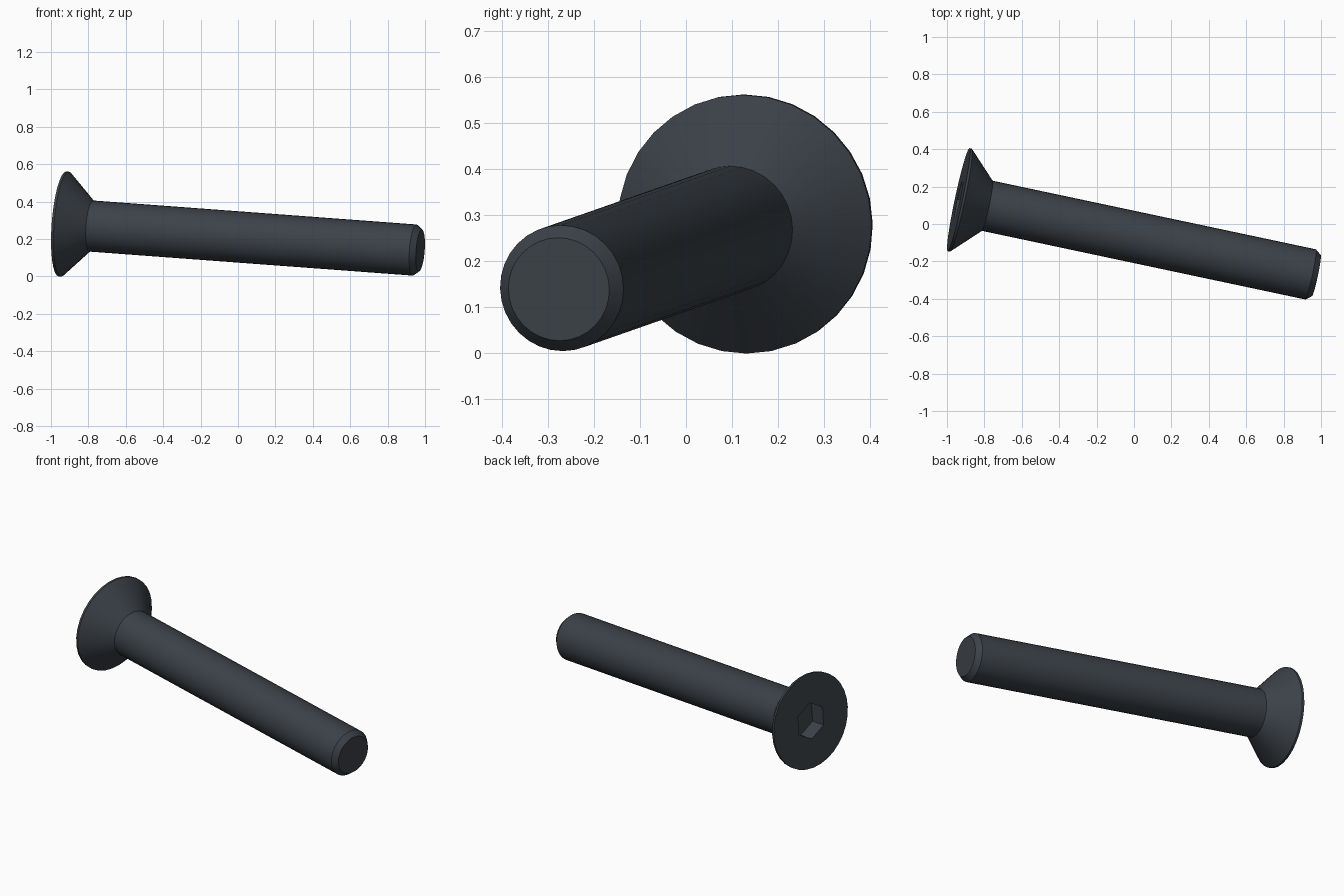
import bpy, bmesh, math
from mathutils import Vector, Matrix

cube = bpy.data.objects.get("Cube")
if cube:
    bpy.data.objects.remove(cube)

steel = bpy.data.materials.new("dark_steel")
colour = (0.045, 0.054, 0.066, 1)
steel.diffuse_color = colour
steel.use_nodes = True
steel.node_tree.nodes["Principled BSDF"].inputs["Base Color"].default_value = colour

# Placement: local z runs from the head face to the tip, local y points up
head = Vector((-0.938, 0.13, 0.281))
tip = Vector((0.975, -0.276, 0.139))
axis = (tip - head).normalized()
side = Vector((0, 0, 1)).cross(axis).normalized()
up = axis.cross(side)
place = Matrix.Translation(head) @ Matrix((side, up, axis)).transposed().to_4x4()
length = (tip - head).length


def lathe(name, profile, sides):
    """Closed solid from (radius, distance along axis) pairs."""
    bm = bmesh.new()
    rings = []
    for r, z in profile:
        angles = [math.tau * i / sides for i in range(sides)]
        rings.append([bm.verts.new((r * math.sin(a), r * math.cos(a), z)) for a in angles])
    for low, high in zip(rings, rings[1:]):
        for i in range(sides):
            j = (i + 1) % sides
            bm.faces.new((low[i], low[j], high[j], high[i]))
    bm.faces.new(rings[0])
    bm.faces.new(rings[-1])
    bmesh.ops.recalc_face_normals(bm, faces=bm.faces)
    mesh = bpy.data.meshes.new(name)
    bm.to_mesh(mesh)
    bm.free()
    mesh.materials.append(steel)
    obj = bpy.data.objects.new(name, mesh)
    obj.matrix_world = place
    bpy.context.collection.objects.link(obj)
    return obj


# Countersunk head, shaft and chamfered tip
head_r, shaft_r, tip_r = 0.2815, 0.137, 0.112
rim = 0.013
bolt = lathe("countersunk_bolt", [
    (head_r, 0), (head_r, rim), (shaft_r, rim + head_r - shaft_r),
    (shaft_r, length - 0.031), (tip_r, length)], 32)

# Hexagonal socket cut into the head
cutter = lathe("socket_cutter", [(0.108, -0.05), (0.108, 0.09)], 6)
cutter.hide_render = True
cut = bolt.modifiers.new("hex_socket", 'BOOLEAN')
cut.operation = 'DIFFERENCE'
cut.solver = 'EXACT'
cut.object = cutter

bpy.ops.object.select_all(action='DESELECT')
bolt.select_set(True)
bpy.context.view_layer.objects.active = bolt
bpy.ops.object.modifier_apply(modifier=cut.name)
bpy.data.objects.remove(cutter)
bpy.ops.object.shade_smooth_by_angle(angle=math.radians(20))
